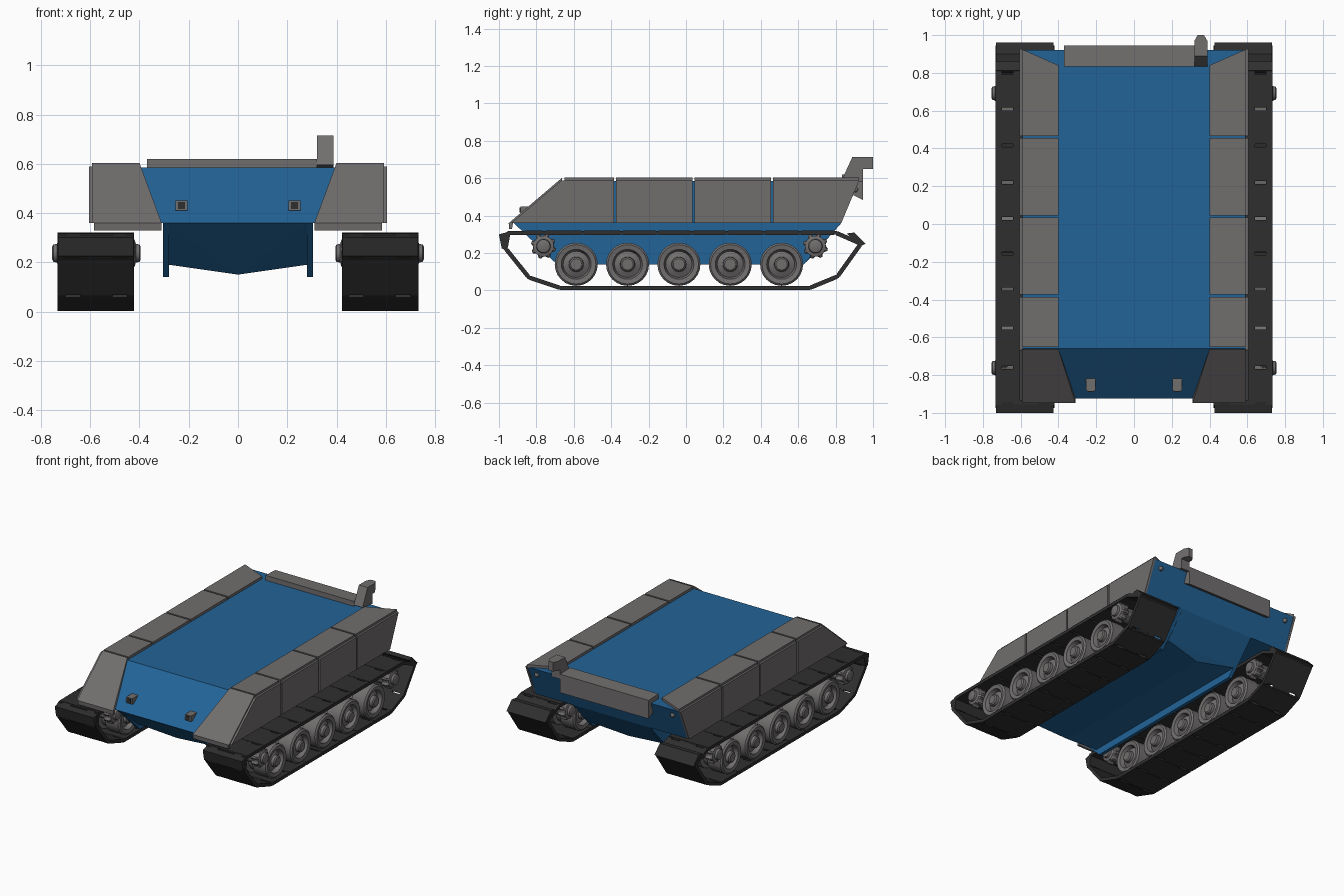
import bpy, bmesh, math
from mathutils import Vector

if "Cube" in bpy.data.objects:
    bpy.data.objects.remove(bpy.data.objects["Cube"])


def material(name, c):
    m = bpy.data.materials.new(name)
    m.diffuse_color = (*c, 1)
    m.use_nodes = True
    m.node_tree.nodes["Principled BSDF"].inputs["Base Color"].default_value = m.diffuse_color
    return m


BLUE = material("hull blue", (0.016, 0.125, 0.31))
GREY = material("armour grey", (0.165, 0.155, 0.155))
DARK = material("track black", (0.028, 0.028, 0.028))


def finish(name, bm, mat, mirror=False, smooth=False):
    bmesh.ops.recalc_face_normals(bm, faces=bm.faces)
    me = bpy.data.meshes.new(name)
    bm.to_mesh(me)
    bm.free()
    me.materials.append(mat)
    ob = bpy.data.objects.new(name, me)
    bpy.context.collection.objects.link(ob)
    if smooth:
        bpy.ops.object.select_all(action='DESELECT')
        ob.select_set(True)
        bpy.context.view_layer.objects.active = ob
        bpy.ops.object.shade_smooth_by_angle(angle=math.radians(30))
    if mirror:
        ob.modifiers.new("mirror", 'MIRROR').use_mirror_merge = False
    return ob


def add_hull(bm, pts):
    vs = [bm.verts.new(p) for p in pts]
    r = bmesh.ops.convex_hull(bm, input=vs)
    bmesh.ops.delete(bm, geom=[v for v in r["geom_interior"] if isinstance(v, bmesh.types.BMVert)], context='VERTS')


def hull(name, pts, mat, mirror=False):
    bm = bmesh.new()
    add_hull(bm, pts)
    bmesh.ops.dissolve_limit(bm, angle_limit=0.01, verts=bm.verts, edges=bm.edges)
    return finish(name, bm, mat, mirror)


def prism(name, prof, x0, x1, mat, mirror=False):
    """Side profile of (y, z) points pushed from x0 to x1."""
    bm = bmesh.new()
    f = bm.faces.new([bm.verts.new((x0, y, z)) for y, z in prof])
    r = bmesh.ops.extrude_face_region(bm, geom=[f])
    bmesh.ops.translate(bm, vec=(x1 - x0, 0, 0), verts=[v for v in r["geom"] if isinstance(v, bmesh.types.BMVert)])
    return finish(name, bm, mat, mirror)


def lathe(name, prof, y, z, n, mat, teeth=()):
    """Turn (x, radius) points about the x axis; rings listed in teeth are notched."""
    bm = bmesh.new()
    rings = []
    for i, (x, r) in enumerate(prof):
        ring = []
        for k in range(n):
            a = 2 * math.pi * k / n
            rr = r * (0.82 if i in teeth and k % 4 < 2 else 1)
            ring.append(bm.verts.new((x, y + rr * math.cos(a), z + rr * math.sin(a))))
        rings.append(ring)
    for a, b in zip(rings, rings[1:]):
        for k in range(n):
            bm.faces.new((a[k], a[(k + 1) % n], b[(k + 1) % n], b[k]))
    bm.faces.new(rings[0])
    bm.faces.new(rings[-1])
    return finish(name, bm, mat, True, True)


# Upper hull with sloped nose and rear
prism("upper_hull", [(-0.925, 0.36), (-0.66, 0.585), (0.92, 0.585), (0.83, 0.36)], -0.59, 0.59, BLUE)

# Lower hull with shallow V belly
low = [(s * 0.28, y, z) for s in (-1, 1) for y, z in ((-0.92, 0.36), (-0.72, 0.19), (0.68, 0.19), (0.83, 0.36))]
low += [(0, -0.68, 0.15), (0, 0.64, 0.15)]
hull("lower_hull", low, BLUE)
prism("hull_side_plate", [(-0.92, 0.36), (-0.69, 0.14), (0.63, 0.14), (0.83, 0.36)], 0.28, 0.305, BLUE, True)

# Front slope armour and its lip
slope = []
for y, z, xi in ((-0.662, 0.603, 0.4), (-0.662, 0.584, 0.4), (-0.948, 0.36, 0.31), (-0.925, 0.36, 0.31)):
    slope += [(xi, y, z), (0.592, y, z)]
hull("front_armour", slope, GREY, True)
prism("front_armour_lip", [(-0.948, 0.36), (-0.925, 0.36), (-0.93, 0.33), (-0.945, 0.33)], 0.31, 0.585, GREY, True)


# Side and roof armour tiles, with gaps that show the hull
def front_y(z):
    return -0.935 + (z - 0.36) * 1.178


def rear_y(z):
    return 0.83 + (z - 0.36) * 0.42


cuts = [None, -0.38, 0.04, 0.46, None]
g = 0.006
for i in range(4):
    a, b = cuts[i], cuts[i + 1]
    lo, hi = 0.36, 0.588
    f = [front_y(lo), front_y(hi)] if a is None else [a + g] * 2
    r = [rear_y(lo), rear_y(hi)] if b is None else [b - g] * 2
    prism(f"side_armour_{i + 1}", [(f[0], lo), (f[1], hi), (r[1], hi), (r[0], lo)], 0.59, 0.606, GREY, True)
    y0 = -0.65 if a is None else a + g
    yi, yo = (0.84, 0.925) if b is None else (b - g, b - g)
    top = [(x, y, z) for z in (0.584, 0.603) for x, y in ((0.4, y0), (0.592, y0), (0.592, yo), (0.4, yi))]
    hull(f"roof_armour_{i + 1}", top, GREY, True)

# Rear stowage cover folded over the edge
prism("rear_cover", [(0.835, 0.58), (0.835, 0.62), (0.945, 0.615), (0.945, 0.485), (0.895, 0.51), (0.9, 0.58)],
      -0.37, 0.32, GREY)

# Exhaust stack with narrowed outlet
ob = prism("exhaust", [(0.835, 0.595), (0.89, 0.715), (0.97, 0.715), (1.0, 0.715), (1.0, 0.65), (0.97, 0.65),
                       (0.945, 0.65), (0.945, 0.58)], 0.32, 0.388, GREY)
for v in ob.data.vertices:
    if v.co.y > 0.99:
        v.co.x = 0.354 + (v.co.x - 0.354) * 0.5

# Headlights and tail lights
prism("headlight", [(-0.885, 0.41), (-0.885, 0.45), (-0.815, 0.45), (-0.86, 0.41)], 0.205, 0.253, GREY, True)
prism("headlight_lens", [(-0.889, 0.416), (-0.889, 0.444), (-0.88, 0.444), (-0.88, 0.416)], 0.215, 0.243, DARK, True)
bm = bmesh.new()
bmesh.ops.create_uvsphere(bm, u_segments=12, v_segments=6, radius=0.016)
bmesh.ops.translate(bm, vec=(0.53, rear_y(0.54), 0.54), verts=bm.verts)
finish("tail_light", bm, GREY, True, True)

# Road wheels, dished on both faces
half = [(0.147, 0.03), (0.14, 0.038), (0.12, 0.04), (0.105, 0.07), (0.135, 0.08), (0.14, 0.105), (0.13, 0.115),
        (0.03, 0.115), (0.02, 0.09)]
wheel = [(0.575 - x, r) for x, r in half] + [(0.575 + x, r) for x, r in reversed(half)]
for i in range(5):
    lathe(f"road_wheel_{i + 1}", wheel, -0.587 + i * 0.2745, 0.14, 24, GREY)

# Toothed drive sprocket and idler
sprocket = [(0.395, 0.025), (0.4, 0.035), (0.415, 0.038), (0.42, 0.055), (0.43, 0.068), (0.47, 0.068), (0.48, 0.05),
            (0.67, 0.05), (0.68, 0.068), (0.72, 0.068), (0.73, 0.055), (0.735, 0.038), (0.75, 0.035), (0.755, 0.025)]
for name, y in (("front_sprocket", -0.762), ("rear_sprocket", 0.692)):
    lathe(name, sprocket, y, 0.237, 32, GREY, teeth=(4, 5, 8, 9))

# Track: links laid along a closed path, slotted at each joint
path = [(-0.95, 0.307), (-0.76, 0.309), (-0.55, 0.309), (-0.345, 0.309), (-0.155, 0.309), (0.03, 0.309), (0.22, 0.309),
        (0.415, 0.309), (0.61, 0.309), (0.80, 0.309), (0.935, 0.25), (0.81, 0.075), (0.66, 0.013), (0.47, 0.013),
        (0.28, 0.013), (0.09, 0.013), (-0.10, 0.013), (-0.29, 0.013), (-0.48, 0.013), (-0.67, 0.013), (-0.84, 0.07),
        (-0.965, 0.225)]
bm = bmesh.new()
for p, q in zip(path, path[1:] + path[:1]):
    a, b = Vector((0, *p)), Vector((0, *q))
    d = (b - a).normalized()
    n = Vector((0, -d.z, d.y)) * 0.0115
    for x0, x1, gap in ((0.422, 0.732, 0.008), (0.422, 0.45, -0.004), (0.51, 0.64, -0.004), (0.70, 0.732, -0.004)):
        t = n if gap > 0 else n * 0.85
        add_hull(bm, [Vector((x, 0, 0)) + e + s * t for x in (x0, x1) for e in (a + d * gap, b - d * gap)
                      for s in (-1, 1)])
finish("track", bm, DARK, True)

# Thickened track ends
prism("track_front_end", [(-1.0, 0.30), (-0.935, 0.318), (-0.965, 0.215), (-0.985, 0.225)], 0.425, 0.73, DARK, True)
prism("track_rear_end", [(0.86, 0.305), (0.9, 0.31), (0.96, 0.25), (0.93, 0.235)], 0.425, 0.73, DARK, True)
